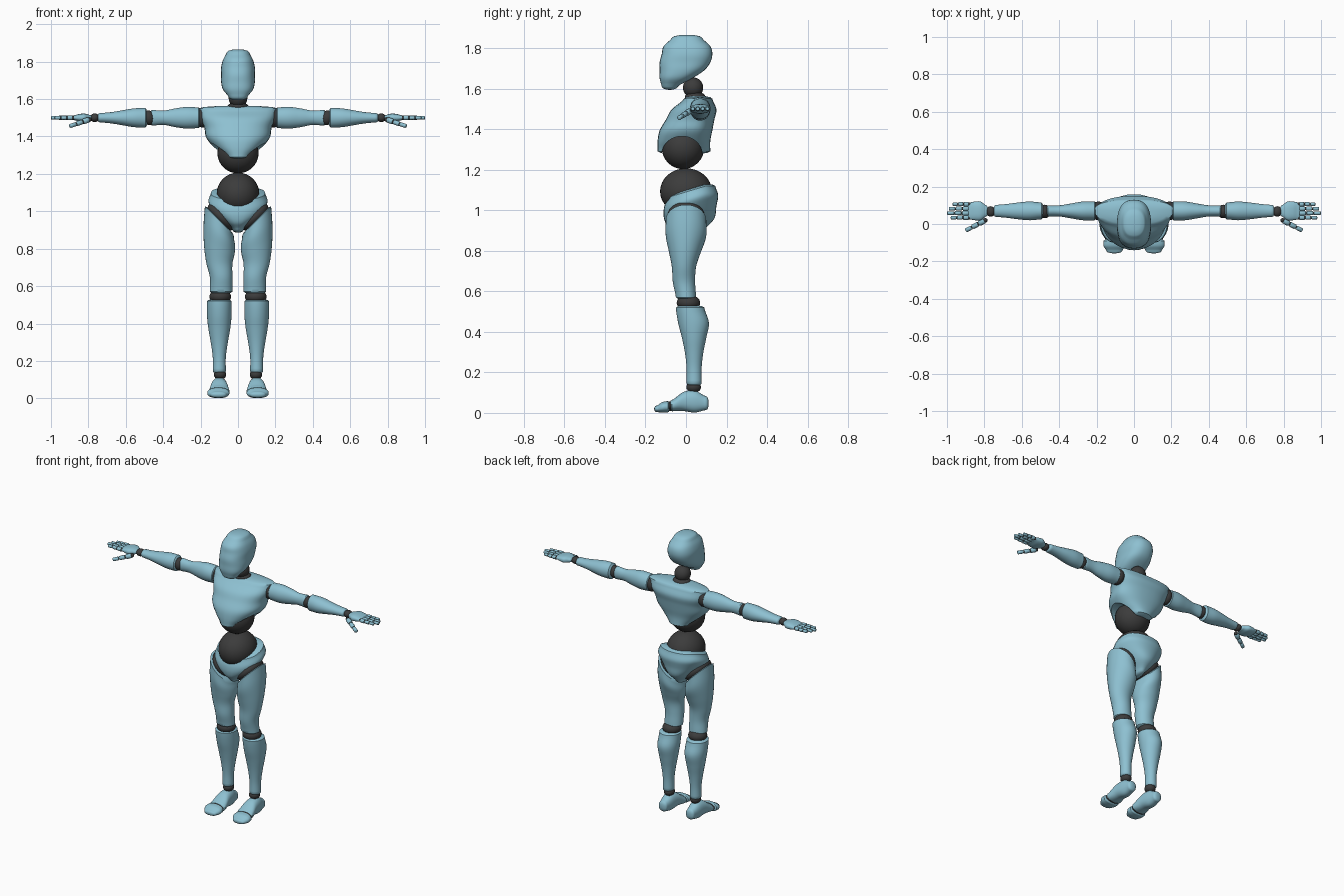
import bpy
import bmesh
import math
from mathutils import Matrix, Vector

cube = bpy.data.objects.get("Cube")
if cube:
    bpy.data.objects.remove(cube, do_unlink=True)


def make_material(name, colour):
    material = bpy.data.materials.new(name)
    material.use_nodes = True
    material.diffuse_color = colour
    shader = material.node_tree.nodes["Principled BSDF"]
    shader.inputs["Base Color"].default_value = colour
    return material


SHELL = make_material("pale blue shell", (.27, .53, .64, 1))
JOINT = make_material("dark grey joint", (.045, .045, .045, 1))


def shade(obj):
    bpy.ops.object.select_all(action="DESELECT")
    obj.select_set(True)
    bpy.context.view_layer.objects.active = obj
    bpy.ops.object.shade_smooth_by_angle(angle=math.radians(40))


def finish(name, bm, material, paired):
    """Turn a bmesh into one object, or into a left and right pair."""
    for side in ("right_", "left_") if paired else ("",):
        bmesh.ops.recalc_face_normals(bm, faces=bm.faces)
        mesh = bpy.data.meshes.new(side + name)
        bm.to_mesh(mesh)
        mesh.materials.append(material)
        obj = bpy.data.objects.new(side + name, mesh)
        bpy.context.collection.objects.link(obj)
        if side == "right_":
            obj.data.transform(Matrix.Scale(-1, 4, (1, 0, 0)))
            obj.data.flip_normals()
        shade(obj)
    bm.free()
    return obj


def sample(values, t):
    """Smooth curve through evenly spaced values; a plain number is constant."""
    if not isinstance(values, list):
        return values
    last = len(values) - 1
    i = min(int(t * last), last - 1)
    u = t * last - i
    a, b, c, d = (values[min(max(i + k, 0), last)] for k in range(-1, 3))
    ease_in, ease_out = u * (1 - u) ** 2, u * u * (1 - u)
    blend = u * u * (3 - 2 * u)
    return b + (c - b) * blend + ((c - a) * ease_in - (d - b) * ease_out) / 2


def loft(name, axis, start, end, mid_a, half_a, mid_b, half_b, cap=.012, sides=32,
         power=2, skew=0, warp=None, matrix=Matrix(), paired=True, steps=24):
    """Skin oval sections along an axis and round off both ends."""
    bm = bmesh.new()
    outward = math.copysign(cap, end - start)
    dome = [math.radians(angle) for angle in (30, 60, 80)]
    stations = [(0, math.cos(d), -math.sin(d)) for d in reversed(dome)]
    stations += [(i / steps, 1, 0) for i in range(steps + 1)]
    stations += [(1, math.cos(d), math.sin(d)) for d in dome]
    loops = []
    for t, shrink, push in stations:
        pos = start + (end - start) * t + outward * push
        ca, ra, cb, rb = (sample(v, t) for v in (mid_a, half_a, mid_b, half_b))
        loop = []
        for k in range(sides):
            angle = math.tau * k / sides
            c, s = (math.copysign(abs(v) ** (2 / power), v)
                    for v in (math.cos(angle), math.sin(angle)))
            a = ca + ra * shrink * c
            b = cb + rb * shrink * (s + skew * (1 - abs(s)))
            co = Vector({"x": (pos, a, b), "y": (a, pos, b), "z": (a, b, pos)}[axis])
            loop.append(bm.verts.new(warp(co) if warp else co))
        loops.append(loop)
    for low, high in zip(loops, loops[1:]):
        for k in range(sides):
            n = (k + 1) % sides
            bm.faces.new((low[k], low[n], high[n], high[k]))
    bm.faces.new(loops[0])
    bm.faces.new(loops[-1])
    bm.transform(matrix)
    return finish(name, bm, SHELL, paired)


def ball(name, location, size, tilt=0, paired=True, detail=32):
    bm = bmesh.new()
    bmesh.ops.create_uvsphere(bm, u_segments=detail, v_segments=detail // 2, radius=1)
    bm.transform(Matrix.LocRotScale(location, Matrix.Rotation(tilt, 3, "Y"), Vector(size)))
    finish(name, bm, JOINT, paired)


def digit(name, start, end, radius, parts=3):
    """A finger or thumb: tapered segments with a dark ball before each."""
    start, end = Vector(start), Vector(end)
    step = (end - start) / parts
    turn = step.to_track_quat("Z", "Y").to_matrix().to_4x4()
    for i in range(parts):
        r = radius * (1 - i / 8)
        base = start + step * i
        label = f"{name}_{i + 1}"
        loft(label, "z", r / 2, step.length - r / 3, 0, r, 0, r, cap=r / 3,
             sides=12, steps=2, matrix=Matrix.Translation(base) @ turn)
        ball(label + "_joint", base, [r * .8] * 3, detail=12)


# Head and neck
loft("head", "z", 1.61, 1.85, 0, [.05, .08, .09, .09, .09, .08, .06],
     [-.08, -.05, -.02, -.005, .005, .005, .005],
     [.04, .08, .11, .125, .125, .115, .075],
     cap=.016, power=2.4, paired=False)
ball("neck", (0, .035, 1.605), (.05, .05, .05), paired=False)
ball("neck_base", (0, .045, 1.56), (.055, .05, .025), paired=False)

# Chest shell, arched open at the waist
chest = loft("chest", "z", 1.29, 1.55, 0, [.08, .13, .17, .18, .2, .21],
             [-.01, -.01, 0, .02, .04, .06], [.13, .13, .13, .12, .11, .07],
             cap=.015, power=2.3, skew=.25, paired=False)
bm = bmesh.new()
bmesh.ops.create_cone(bm, cap_ends=True, segments=48, radius1=1, radius2=1, depth=1)
bm.transform(Matrix.LocRotScale((0, -.02, 1.275), None, Vector((1, .1, .09)))
             @ Matrix.Rotation(math.pi / 2, 4, "Y"))
cutter = finish("waist_cutter", bm, SHELL, False)
cutter.hide_render = True
arch = chest.modifiers.new("waist_arch", "BOOLEAN")
arch.operation = "DIFFERENCE"
arch.object = cutter
bpy.context.view_layer.objects.active = chest
bpy.ops.object.modifier_apply(modifier=arch.name)
bpy.data.objects.remove(cutter, do_unlink=True)
shade(chest)

# Waist balls
ball("belly", (0, -.015, 1.31), (.11, .105, .107), paired=False)
ball("waist", (0, 0, 1.093), (.114, .128, .114), paired=False)


def pelvis_tilt(co):
    rise = min(max((co.z - .9) / .12, 0), 1)
    co.z += .3 * min(co.y, .1) * rise
    return co


# Pelvis, higher at the back
loft("pelvis", "z", .9, 1.09, 0, [.03, .08, .13, .158, .145],
     [.01, .02, .02, .025, .025], [.08, .12, .13, .134, .12],
     cap=.015, power=2.2, warp=pelvis_tilt, paired=False)

# Arms
ball("shoulder_joint", (.19, .07, 1.5), (.04, .05, .052))
loft("upper_arm", "x", .21, .46, .07, [.05, .05, .04, .03, .03],
     1.5, [.055, .058, .05, .038, .042])
ball("elbow", (.477, .067, 1.5), (.032, .036, .04), tilt=.2)
loft("forearm", "x", .495, .74, .07, [.045, .05, .045, .037, .032],
     1.5, [.052, .05, .04, .03, .025])
ball("wrist", (.766, .067, 1.5), (.025, .028, .023))
loft("palm", "x", .79, .88, .07, [.03, .05, .05, .045], 1.5, [.015, .022, .02, .012],
     power=2.5, cap=.01)

# Fingers, from the thumb side outward
for i, (finger, tip) in enumerate({"index": .98, "middle": 1, "ring": .99,
                                   "little": .97}.items()):
    y = .034 + .024 * i
    digit(finger + "_finger", (.88, y, 1.5), (tip, y, 1.5), .0125)
digit("thumb", (.795, .02, 1.49), (.9, -.035, 1.455), .015)


def thigh_slant(co):
    lift = min(max((co.z - .65) / .28, 0), 1)
    co.z += (co.x - .1) * lift ** 2
    return co


# Legs
ball("hip_joint", (.09, 0, .97), (.093, .092, .045), tilt=-math.pi / 4)
loft("thigh", "z", .57, .95, [.09, .09, .1, .1, .1, .1],
     [.06, .06, .07, .082, .084, .077],
     [0, -.01, -.01, -.005, 0, 0], [.05, .055, .06, .08, .1, .1], warp=thigh_slant)
ball("knee", (.095, .012, .543), (.058, .058, .04))
loft("shin", "z", .145, .52, .1, [.035, .035, .045, .058, .066, .066],
     [.04, .04, .04, .04, .037, .02], [.037, .037, .045, .06, .076, .07])
ball("ankle", (.096, .038, .127), (.033, .036, .028))

# Feet
loft("foot", "y", .1, -.07, .1, [.03, .04, .046, .055],
     [.048, .056, .056, .036], [.034, .054, .047, .028], power=2.3)
ball("toe_joint", (.104, -.08, .033), (.05, .02, .024))
loft("toes", "y", -.09, -.145, .105, [.058, .058, .042],
     [.03, .027, .02], [.028, .026, .016], power=2.3)
